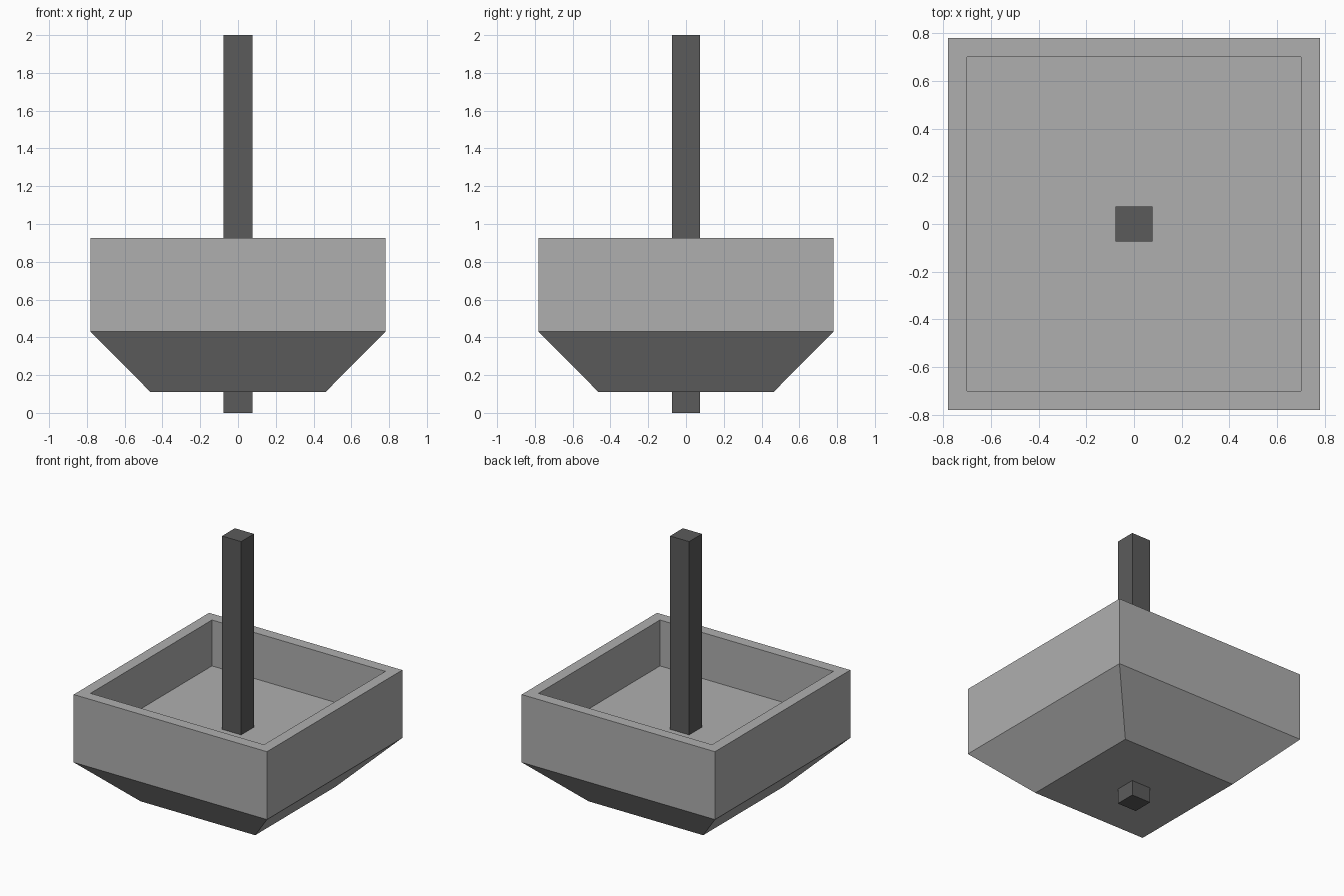
import bpy, bmesh

if "Cube" in bpy.data.objects:
    bpy.data.objects.remove(bpy.data.objects["Cube"])


def material(name, value):
    m = bpy.data.materials.new(name)
    m.diffuse_color = (value, value, value, 1.0)
    m.use_nodes = True
    m.node_tree.nodes["Principled BSDF"].inputs["Base Color"].default_value = m.diffuse_color
    return m


def lofted_squares(name, rings, mat):
    """Closed solid through a list of (half_x, half_y, z) rectangles, capped at both ends."""
    bm = bmesh.new()
    loops = [[bm.verts.new((sx * hx, sy * hy, z))
              for sx, sy in ((-1, -1), (1, -1), (1, 1), (-1, 1))]
             for hx, hy, z in rings]
    for a, b in zip(loops, loops[1:]):
        for i in range(4):
            j = (i + 1) % 4
            bm.faces.new((a[i], a[j], b[j], b[i]))
    bm.faces.new(loops[0][::-1])
    bm.faces.new(loops[-1])
    bmesh.ops.recalc_face_normals(bm, faces=bm.faces)
    mesh = bpy.data.meshes.new(name)
    bm.to_mesh(mesh)
    bm.free()
    mesh.materials.append(mat)
    obj = bpy.data.objects.new(name, mesh)
    bpy.context.collection.objects.link(obj)
    return obj


light_grey = material("light grey", 0.43)
dark_grey = material("dark grey", 0.105)

# Basket: tapered underside, upright walls, flat rim, sunken floor
lofted_squares("basket", [
    (0.463, 0.463, 0.11),
    (0.78, 0.78, 0.43),
    (0.78, 0.78, 0.925),
    (0.70, 0.70, 0.925),
    (0.70, 0.70, 0.59),
], light_grey)

# Square post running through the basket
lofted_squares("post", [(0.077, 0.074, 0.0), (0.077, 0.074, 2.0)], dark_grey)
